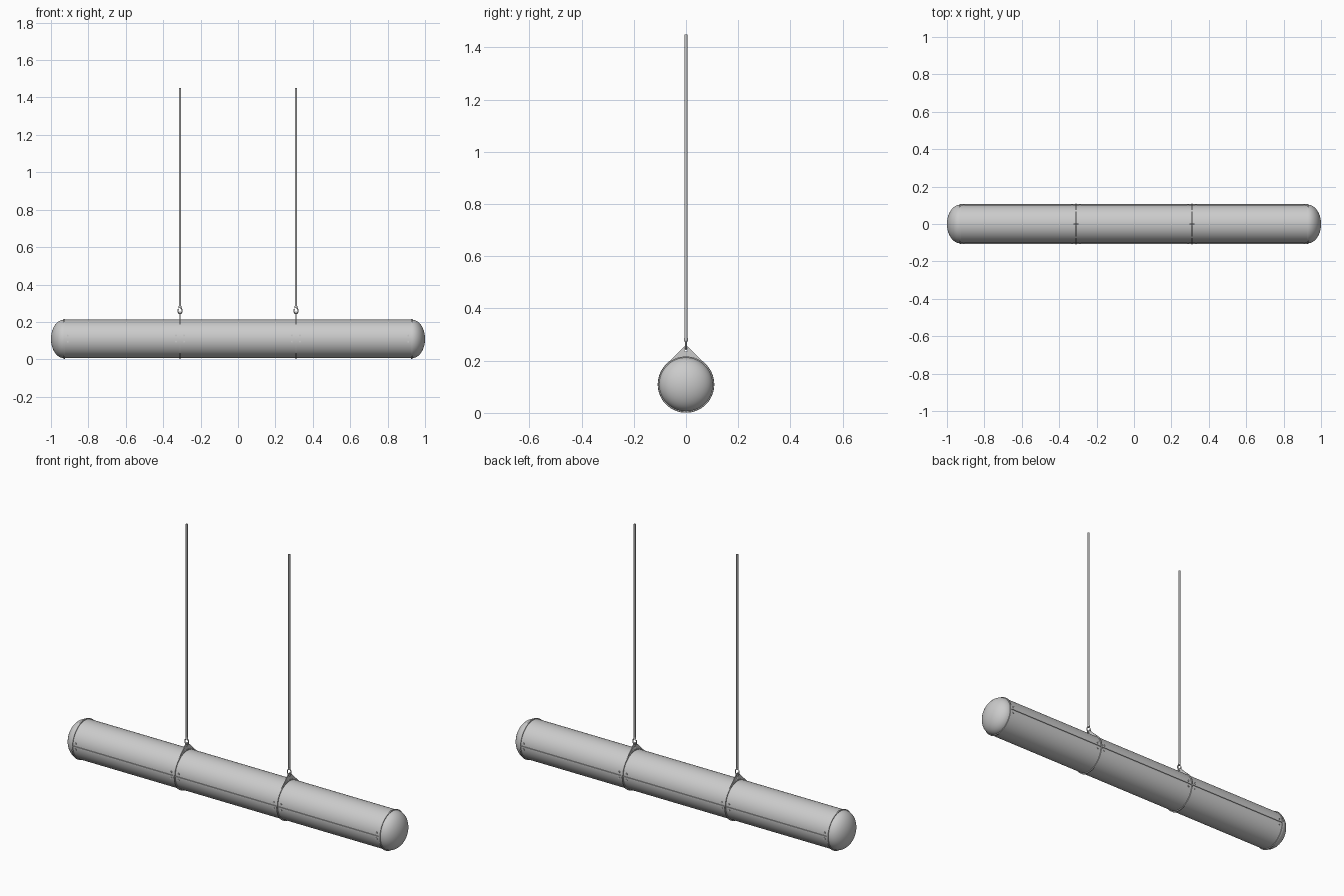
import bpy, bmesh, math
from mathutils import Vector, Matrix

if "Cube" in bpy.data.objects:
    bpy.data.objects.remove(bpy.data.objects["Cube"])

R, CZ, END = 0.103, 0.109, 0.93   # tube radius, axis height, half length
HX = 0.31                         # hanger position


def finish(name, bm, angle=35):
    bmesh.ops.recalc_face_normals(bm, faces=bm.faces[:])
    me = bpy.data.meshes.new(name)
    bm.to_mesh(me)
    bm.free()
    ob = bpy.data.objects.new(name, me)
    bpy.context.collection.objects.link(ob)
    bpy.ops.object.select_all(action='DESELECT')
    ob.select_set(True)
    bpy.context.view_layer.objects.active = ob
    bpy.ops.object.shade_smooth_by_angle(angle=math.radians(angle))
    return ob


def lathe_x(name, profile, closed=False, n=64):
    """Revolve (x, radius) points around the tube axis."""
    bm = bmesh.new()
    vs = [bm.verts.new((x, 0, CZ + r)) for x, r in profile]
    pairs = list(zip(vs, vs[1:])) + ([(vs[-1], vs[0])] if closed else [])
    es = [bm.edges.new(p) for p in pairs]
    bmesh.ops.spin(bm, geom=vs + es, cent=(0, 0, CZ), axis=(1, 0, 0),
                   angle=math.tau, steps=n)
    bmesh.ops.remove_doubles(bm, verts=bm.verts[:], dist=1e-5)
    return finish(name, bm)


def rod(name, p, q, r, n=16):
    p, q = Vector(p), Vector(q)
    bm = bmesh.new()
    rot = (q - p).to_track_quat('Z', 'Y').to_matrix().to_4x4()
    bmesh.ops.create_cone(bm, cap_ends=True, segments=n, radius1=r, radius2=r,
                          depth=(q - p).length,
                          matrix=Matrix.Translation((p + q) / 2) @ rot)
    return finish(name, bm)


def wire(name, pts, r):
    cu = bpy.data.curves.new(name, 'CURVE')
    cu.dimensions = '3D'
    cu.bevel_depth, cu.bevel_resolution, cu.use_fill_caps = r, 3, True
    sp = cu.splines.new('POLY')
    sp.points.add(len(pts) - 1)
    for pt, c in zip(sp.points, pts):
        pt.co = (*c, 1)
    ob = bpy.data.objects.new(name, cu)
    bpy.context.collection.objects.link(ob)


# main tube
lathe_x("tube", [(-END, R), (END, R)])

for s, side in ((-1, "left"), (1, "right")):
    # domed end cap and its rim
    dome = [(s * (END + 0.07 * math.sin(a)), R * math.cos(a))
            for a in (i * math.pi / 32 for i in range(16))] + [(s, 0)]
    lathe_x(f"end_cap_{side}", dome)
    lathe_x(f"end_rim_{side}", [(s * (END - 0.004), R - 0.002), (s * (END - 0.004), 0.107),
                                (s * (END + 0.003), 0.107), (s * (END + 0.003), R - 0.002)], True)

    # hanger band around the tube
    x = s * HX
    lathe_x(f"hanger_band_{side}", [(x - .003, R - .002), (x - .003, .1085),
                                    (x + .003, .1085), (x + .003, R - .002)], True)

    # triangular hanger plate, tangent to the band
    top, ro = 0.146, 0.1085
    a = math.acos(ro / top)
    bm = bmesh.new()
    arc = [a * (1 - 2 * i / 20) for i in range(21)]
    outline = [(-0.005, top), (0.005, top), (ro * math.sin(a), ro * math.cos(a))]
    outline += [((R - .001) * math.sin(t), (R - .001) * math.cos(t)) for t in arc]
    outline += [(-ro * math.sin(a), ro * math.cos(a))]
    f = bm.faces.new([bm.verts.new((x - .002, y, CZ + z)) for y, z in outline])
    ext = bmesh.ops.extrude_face_region(bm, geom=[f])
    bmesh.ops.translate(bm, vec=(.004, 0, 0),
                        verts=[v for v in ext['geom'] if isinstance(v, bmesh.types.BMVert)])
    plate = finish(f"hanger_plate_{side}", bm)
    # hook hole
    cutter = rod(f"hole_cutter_{side}", (x - .02, 0, .241), (x + .02, 0, .241), .006)
    cutter.hide_render = cutter.hide_viewport = True
    mod = plate.modifiers.new("hole", 'BOOLEAN')
    mod.operation, mod.object = 'DIFFERENCE', cutter

    # hook, ferrule and cable
    hook = [(x + .011 * math.sin(t), 0, .260 - .0 + .016 * math.cos(t))
            for t in (math.radians(310 * i / 28) for i in range(29))]
    wire(f"hook_{side}", hook, .003)
    rod(f"ferrule_{side}", (x, 0, .274), (x, 0, .286), .0075)
    rod(f"cable_{side}", (x, 0, .282), (x, 0, 1.45), .0055)

for s, side in ((-1, "front"), (1, "back")):
    # side seam strip
    bm = bmesh.new()
    bmesh.ops.create_cube(bm, size=1, matrix=Matrix.Translation((0, s * .104, CZ + .002))
                          @ Matrix.Diagonal((2 * END, .006, .003, 1)))
    finish(f"seam_{side}", bm)
    # screw heads above and below the seam
    bm = bmesh.new()
    for x in (-.91, -HX - .022, -HX + .022, HX - .022, HX + .022, .91):
        for dz in (-.014, .018):
            bmesh.ops.create_cone(bm, cap_ends=True, segments=12, radius1=.005, radius2=.005,
                                  depth=.006, matrix=Matrix.Translation((x, s * .102, CZ + dz))
                                  @ Matrix.Rotation(math.pi / 2, 4, 'X'))
    finish(f"screws_{side}", bm)
